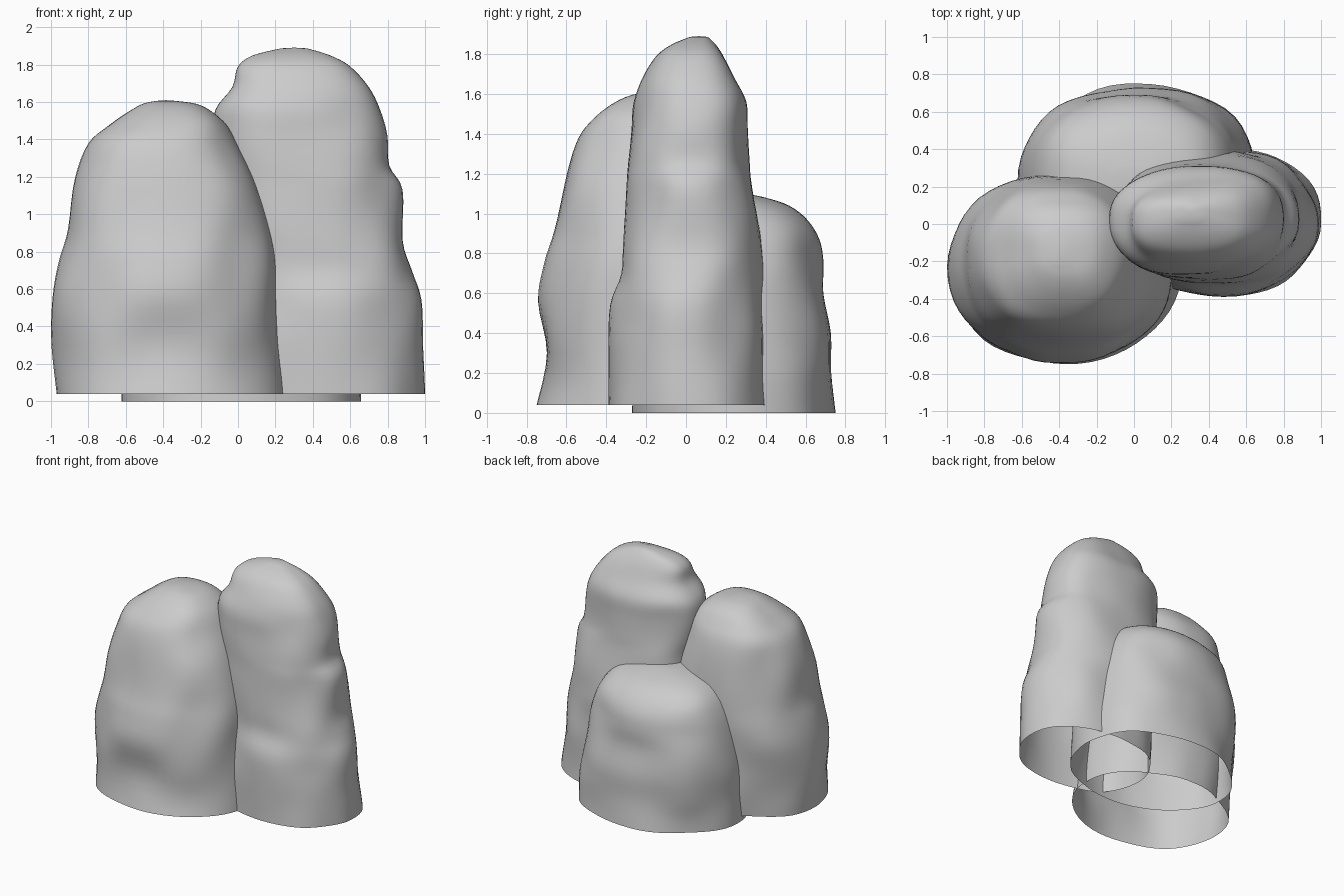
import bpy, bmesh, math
from mathutils import Vector, noise

if "Cube" in bpy.data.objects:
    bpy.data.objects.remove(bpy.data.objects["Cube"])

SEG, SUB = 56, 4


def catmull(a, b, c, d, t):
    return 0.5 * (2*b + (c-a)*t + (2*a-5*b+4*c-d)*t*t + (3*b-a-3*c+d)*t**3)


def rock(name, levels, seed, power=2.0, fuller=0.5, lump=0.03):
    """Open-bottomed lofted rock; each level is (z, x_min, x_max, y_min, y_max)."""
    rows = []
    n = len(levels)
    for i in range(n - 1):
        p = [levels[max(i-1, 0)], levels[i], levels[i+1], levels[min(i+2, n-1)]]
        for k in range(SUB):
            rows.append([catmull(*v, k / SUB) for v in zip(*p)])
    rows.append(list(levels[-1]))
    base, top = rows[0][0], rows[-1][0]

    # evened-out profile, used on the diagonals so bumps do not become bands
    even = []
    for i, r in enumerate(rows):
        h = (r[0] - base) / (top - base)
        w = min(7, i, len(rows) - 1 - i)
        part = rows[i-w:i+w+1]
        avg = [sum(c) / len(part) for c in zip(*part)]
        keep = min(1, max(0, (h - 0.7) / 0.15))
        even.append([r[0]] + [a + (b - a) * keep for a, b in zip(avg[1:], r[1:])])

    bm = bmesh.new()
    rings = []
    for r, e in zip(rows, even):
        z = r[0]
        h = (z - base) / (top - base)
        pw = power + fuller * h
        ring = []
        for s in range(SEG):
            a = 2 * math.pi * s / SEG
            c, d = math.cos(a), math.sin(a)
            k = math.cos(2*a) ** 2
            x0, x1, y0, y1 = [q + (p - q) * k for p, q in zip(r[1:], e[1:])]
            ux = math.copysign(abs(c) ** (2 / pw), c)
            uy = math.copysign(abs(d) ** (2 / pw), d)
            co = Vector(((x0+x1)/2 + ux*(x1-x0)/2, (y0+y1)/2 + uy*(y1-y0)/2, z))
            # soft lumps, mostly on the diagonals so the silhouettes stay put
            amount = lump * noise.noise(co * 2.6 + Vector((seed, 0, 0))) * (0.2 + abs(math.sin(2*a)))
            co += Vector((c, d, 0)) * amount * min(1, (x1-x0) * 1.5)
            ring.append(bm.verts.new(co))
        rings.append(ring)
    for lo, hi in zip(rings, rings[1:]):
        for s in range(SEG):
            t = (s + 1) % SEG
            bm.faces.new((lo[s], lo[t], hi[t], hi[s]))
    z, x0, x1, y0, y1 = rows[-1]
    tip = bm.verts.new(((x0+x1)/2, (y0+y1)/2, z + 0.004))
    for s in range(SEG):
        bm.faces.new((rings[-1][s], rings[-1][(s+1) % SEG], tip))
    for f in bm.faces:
        f.smooth = True
    me = bpy.data.meshes.new(name)
    bm.to_mesh(me)
    bm.free()
    ob = bpy.data.objects.new(name, me)
    bpy.context.collection.objects.link(ob)
    return ob


# Front left boulder
rock("front_left_rock", [
    (0.04, -0.97, 0.25, -0.75, 0.25),
    (0.30, -1.00, 0.24, -0.70, 0.25),
    (0.56, -0.99, 0.21, -0.74, 0.26),
    (0.75, -0.96, 0.20, -0.71, 0.26),
    (0.92, -0.91, 0.17, -0.66, 0.25),
    (1.20, -0.87, 0.08, -0.60, 0.23),
    (1.38, -0.80, 0.00, -0.54, 0.19),
    (1.48, -0.68, -0.06, -0.46, 0.13),
    (1.55, -0.58, -0.14, -0.37, 0.07),
    (1.59, -0.51, -0.22, -0.29, -0.01),
    (1.606, -0.44, -0.33, -0.22, -0.10)], 3.1)

# Tall right pillar with a shoulder near its top left
rock("tall_right_rock", [
    (0.04, -0.04, 1.00, -0.39, 0.41),
    (0.30, -0.04, 0.99, -0.39, 0.40),
    (0.54, -0.05, 0.98, -0.38, 0.39),
    (0.70, -0.06, 0.93, -0.32, 0.40),
    (0.86, -0.07, 0.88, -0.31, 0.38),
    (1.13, -0.09, 0.88, -0.30, 0.33),
    (1.26, -0.11, 0.81, -0.29, 0.32),
    (1.42, -0.13, 0.80, -0.27, 0.31),
    (1.56, -0.12, 0.76, -0.26, 0.30),
    (1.68, -0.03, 0.70, -0.22, 0.24),
    (1.79, 0.00, 0.60, -0.15, 0.19),
    (1.85, 0.08, 0.49, -0.07, 0.15),
    (1.887, 0.23, 0.37, 0.02, 0.11)], 8.4, 2.1, 0.4)

# Low back boulder
rock("low_back_rock", [
    (0.00, -0.62, 0.66, -0.27, 0.75),
    (0.20, -0.62, 0.65, -0.26, 0.73),
    (0.40, -0.62, 0.63, -0.26, 0.73),
    (0.60, -0.59, 0.59, -0.24, 0.69),
    (0.75, -0.56, 0.55, -0.22, 0.69),
    (0.87, -0.52, 0.51, -0.19, 0.67),
    (0.97, -0.46, 0.45, -0.14, 0.61),
    (1.04, -0.37, 0.37, -0.07, 0.52),
    (1.08, -0.25, 0.26, 0.03, 0.40),
    (1.10, -0.10, 0.12, 0.14, 0.30)], 14.7)
